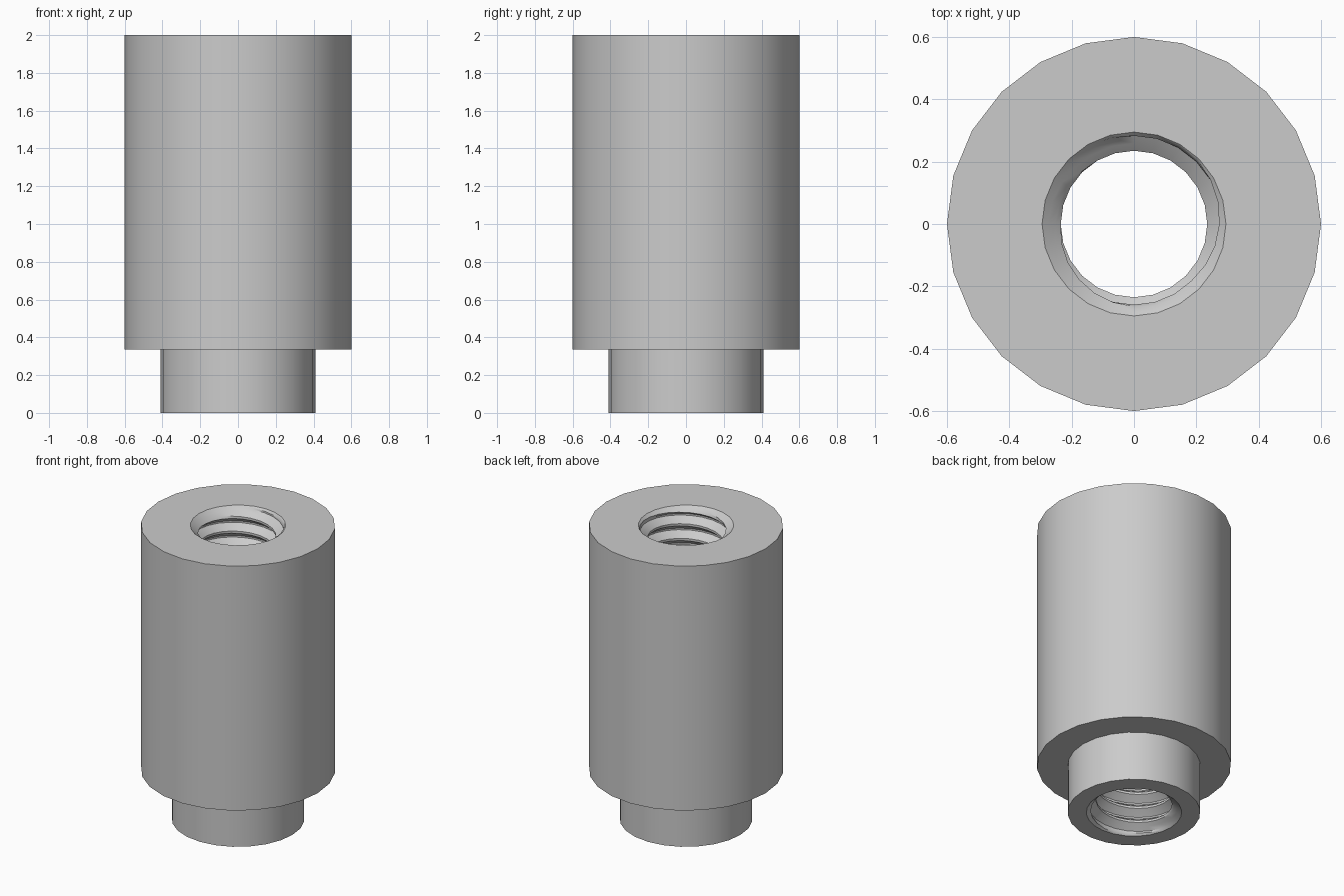
import bpy, bmesh, math

if "Cube" in bpy.data.objects:
    bpy.data.objects.remove(bpy.data.objects["Cube"])

N = 24                       # sides around
H, STEP = 2.0, 0.335         # total height, top of the narrow neck
R_BODY, R_NECK = 0.60, 0.41
R_MAJOR, R_MINOR, R_MOUTH = 0.283, 0.235, 0.295
PITCH, CHAMFER = 0.1, 0.05

bm = bmesh.new()


def skin(columns):
    """Join neighbouring columns of points with faces."""
    cols = [[bm.verts.new(p) for p in c] for c in columns]
    for a, b in zip(cols, cols[1:]):
        for j in range(len(a) - 1):
            bm.faces.new((a[j], b[j], b[j + 1], a[j + 1]))


def polar(r, i, z):
    t = math.tau * i / N
    return (r * math.cos(t), r * math.sin(t), z)


# outer shell with stepped neck and end rings
outline = [(R_MOUTH, 0), (R_NECK, 0), (R_NECK, STEP), (R_BODY, STEP), (R_BODY, H), (R_MOUTH, H)]
skin([[polar(r, i, z) for r, z in outline] for i in range(N + 1)])

# threaded bore: helical profile, widened to a chamfer at both mouths
tooth = [(0.0, R_MINOR), (0.15, R_MINOR), (0.35, (R_MINOR + R_MAJOR) / 2), (0.52, R_MAJOR),
         (0.63, R_MAJOR), (0.82, (R_MINOR + R_MAJOR) / 2)]
turns = int(H / PITCH) + 2
columns = []
for i in range(N + 1):
    col = []
    for k in range(-2, turns):
        for f, r in tooth:
            z = min(max(PITCH * (k + i / N + f), 0), H)
            cone = R_MOUTH - (R_MOUTH - R_MINOR) * min(z, H - z) / CHAMFER
            col.append(polar(max(r, cone), i, z))
    columns.append(col)
skin(columns)

bmesh.ops.remove_doubles(bm, verts=bm.verts, dist=1e-4)
bmesh.ops.dissolve_degenerate(bm, edges=bm.edges, dist=1e-5)
bmesh.ops.recalc_face_normals(bm, faces=bm.faces)

mesh = bpy.data.meshes.new("threaded_standoff")
bm.to_mesh(mesh)
bm.free()
ob = bpy.data.objects.new("threaded_standoff", mesh)
bpy.context.collection.objects.link(ob)

# plain grey metal
mat = bpy.data.materials.new("grey metal")
mat.diffuse_color = (0.6, 0.6, 0.6, 1)
mat.use_nodes = True
mat.node_tree.nodes["Principled BSDF"].inputs["Base Color"].default_value = mat.diffuse_color
mesh.materials.append(mat)

bpy.context.view_layer.objects.active = ob
ob.select_set(True)
bpy.ops.object.shade_smooth_by_angle(angle=math.radians(30))
